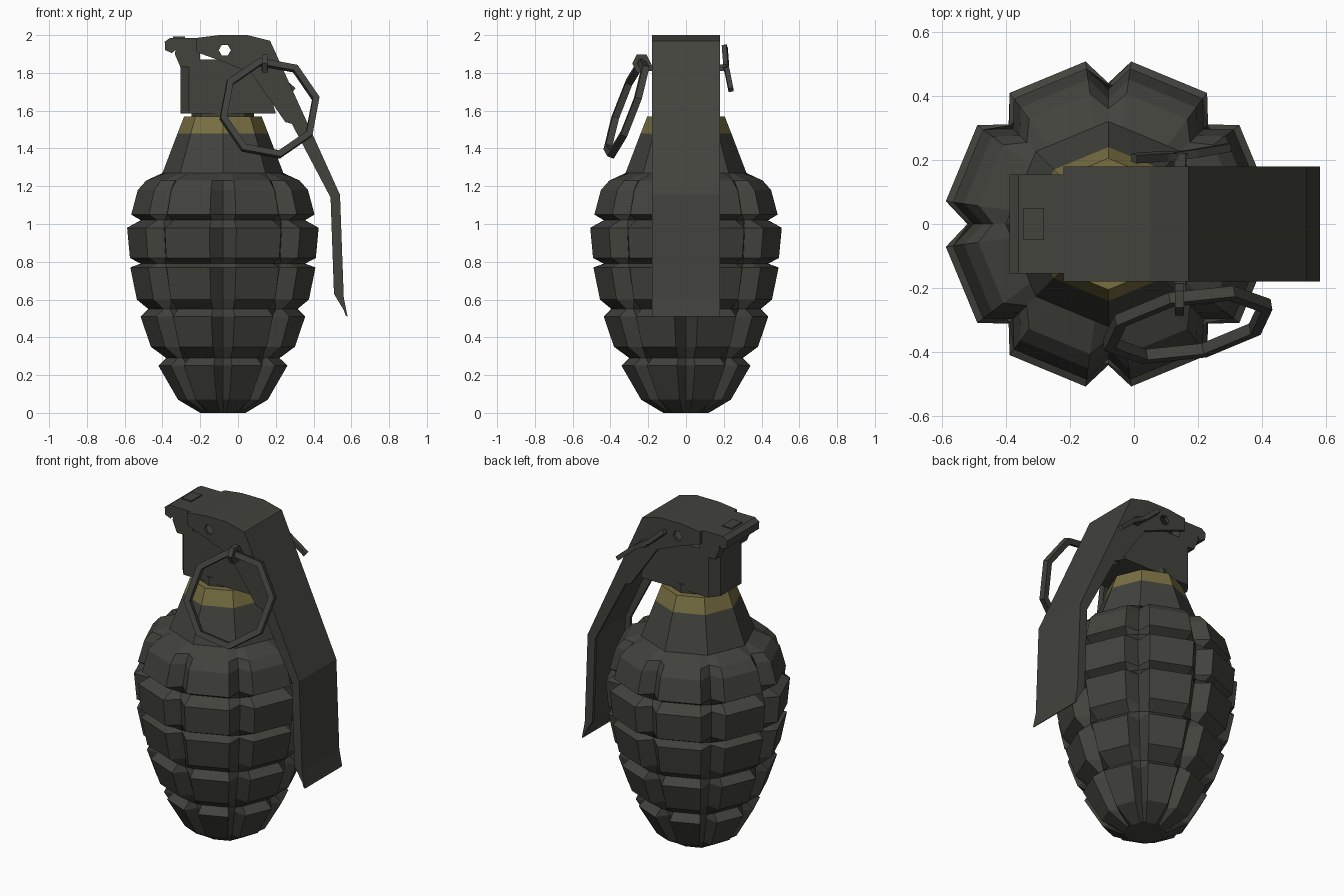
import bpy, bmesh, math
from mathutils import Vector

if "Cube" in bpy.data.objects:
    bpy.data.objects.remove(bpy.data.objects["Cube"])

def material(name, rgb):
    m = bpy.data.materials.new(name)
    m.diffuse_color = (*rgb, 1)
    m.use_nodes = True
    m.node_tree.nodes["Principled BSDF"].inputs["Base Color"].default_value = m.diffuse_color
    return m

GREY = material("dark olive grey", (0.054, 0.056, 0.046))
YELLOW = material("dull yellow", (0.19, 0.16, 0.055))
CX = -0.08  # body axis

def finish(name, bm, mats=(GREY,)):
    bmesh.ops.recalc_face_normals(bm, faces=bm.faces)
    me = bpy.data.meshes.new(name)
    bm.to_mesh(me)
    bm.free()
    for m in mats:
        me.materials.append(m)
    ob = bpy.data.objects.new(name, me)
    bpy.context.collection.objects.link(ob)
    return ob

def prism(name, pts, y0, y1):
    """Side outline (x, z) extruded from y0 to y1."""
    bm = bmesh.new()
    f = bm.faces.new([bm.verts.new((x, y0, z)) for x, z in pts])
    r = bmesh.ops.extrude_face_region(bm, geom=[f])
    for v in r["geom"]:
        if isinstance(v, bmesh.types.BMVert):
            v.co.y = y1
    return finish(name, bm)

def tube(name, pts, radius, closed=False):
    """Four-sided wire through the points."""
    bm = bmesh.new()
    pts = [Vector(p) for p in pts]
    n = len(pts)
    normal = (pts[1] - pts[0]).cross(pts[2] - pts[1]).normalized() if n > 2 else Vector((0, 1, 0))
    rings = []
    for i, p in enumerate(pts):
        a = pts[i - 1] if closed or i > 0 else p
        b = pts[(i + 1) % n] if closed or i < n - 1 else p
        side = (b - a).cross(normal).normalized()
        rings.append([bm.verts.new(p + radius * (s * side + t * normal))
                      for s, t in ((1, 1), (-1, 1), (-1, -1), (1, -1))])
    for i in range(n if closed else n - 1):
        a, b = rings[i], rings[(i + 1) % n]
        for k in range(4):
            bm.faces.new((a[k], a[(k + 1) % 4], b[(k + 1) % 4], b[k]))
    if not closed:
        bm.faces.new(rings[0])
        bm.faces.new(rings[-1])
    return finish(name, bm)

# Segmented body: eight lobes, each level is (z, outer radius, groove radius)
OCT = math.cos(math.radians(22.5)) / math.cos(math.radians(14.5))
levels = [(0, .12 * OCT, .12), (.07, .24, .19), (.25, .345, .27), (.29, .30, .30),
          (.35, .385, .315), (.51, .44, .37), (.55, .395, .395),
          (.60, .46, .39), (.77, .495, .425), (.79, .435, .435),
          (.82, .497, .43), (.98, .512, .44), (1.02, .435, .435),
          (1.05, .49, .42), (1.18, .455, .39), (1.23, .41, .36),
          (1.27, .32 * OCT, .32), (1.48, .24 * OCT, .24), (1.57, .205 * OCT, .205)]
bm = bmesh.new()
rings = []
for z, ro, ri in levels:
    ring = []
    for k in range(8):
        for d, r in ((-8, ro), (0, ri), (8, ro)):
            a = math.radians(45 * k + d)
            ring.append(bm.verts.new((CX + r * math.cos(a), r * math.sin(a), z)))
    rings.append(ring)
for a, b in zip(rings, rings[1:]):
    for k in range(24):
        j = (k + 1) % 24
        bm.faces.new((a[k], a[j], b[j], b[k]))
bm.faces.new(rings[0])
bm.faces.new(rings[-1])
for f in bm.faces:  # painted band round the neck
    f.material_index = int(f.calc_center_median().z > 1.48)
finish("body", bm, (GREY, YELLOW))

# Sleeve between the neck and the fuze head
bm = bmesh.new()
bmesh.ops.create_cone(bm, cap_ends=True, segments=8, radius1=.165, radius2=.165, depth=.1)
bmesh.ops.translate(bm, verts=bm.verts, vec=(CX, 0, 1.57))
finish("neck_sleeve", bm)

# Fuze head with chamfered rear corners
bm = bmesh.new()
plan = [(-.305, -.10), (-.26, -.155), (.2, -.155), (.2, .155), (-.26, .155), (-.305, .10)]
lo = [bm.verts.new((x, y, 1.585)) for x, y in plan]
hi = [bm.verts.new((x if x < 0 else .12, y, 1.87)) for x, y in plan]
for k in range(6):
    j = (k + 1) % 6
    bm.faces.new((lo[k], lo[j], hi[j], hi[k]))
bm.faces.new(lo)
bm.faces.new(hi)
finish("fuze_head", bm)

# Safety lever: top plate and two side flanges
outer = [(-.22, 1.985), (-.1, 2.0), (.05, 2.0), (.17, 1.97), (.54, 1.155), (.56, .61), (.58, .51)]
inner = [(x - (.018 if z < 1.98 else 0), z - .012) for x, z in outer[:-1]] + [(.57, .515)]
prism("lever_plate", outer + inner[::-1], -.18, .18)
flange = outer + [(.508, .63), (.49, 1.14), (.285, 1.53), (.25, 1.54),
                  (.07, 1.80), (-.08, 1.86), (-.22, 1.91)]
bm = bmesh.new()
bmesh.ops.create_cone(bm, cap_ends=True, segments=6, radius1=.032, radius2=.032, depth=1)
for v in bm.verts:
    v.co = Vector((v.co.y - .07, v.co.z, v.co.x + 1.92))
cutter = finish("hole_cutter", bm)
cutter.hide_render = True
cutter.hide_viewport = True
for name, s in (("lever_flange_front", -1), ("lever_flange_back", 1)):
    ob = prism(name, flange, s * .18, s * .16)
    mod = ob.modifiers.new("hole", "BOOLEAN")
    mod.operation = "DIFFERENCE"
    mod.solver = "EXACT"
    mod.object = cutter

# Hinge at the rear of the lever
prism("hinge_plate", [(-.32, 1.965), (-.2, 1.965), (-.2, 1.985), (-.32, 1.985)], -.155, .155)
prism("hinge_roll", [(-.388, 1.965), (-.36, 1.985), (-.31, 1.985), (-.31, 1.94),
                     (-.35, 1.905), (-.385, 1.92)], -.155, .155)
prism("hinge_tab", [(-.345, 1.98), (-.28, 1.98), (-.28, 1.992), (-.345, 1.992)], -.05, .05)
for name, s in (("hinge_ear_front", -1), ("hinge_ear_back", 1)):
    prism(name, [(-.305, 1.83), (-.2, 1.83), (-.2, 1.97), (-.32, 1.97), (-.335, 1.9)], s * .09, s * .155)

# Safety pin: shaft, eye and two bent legs
prism("pin_shaft", [(.125, 1.81), (.16, 1.81), (.16, 1.845), (.125, 1.845)], -.21, .22)
eye = [(.142, -.235 + .036 * math.cos(k * math.pi / 3), 1.85 + .042 * math.sin(k * math.pi / 3))
       for k in range(6)]
tube("pin_eye", eye, .014, True)
tube("pin_leg_upper", [(.16, .21, 1.82), (.10, .212, 1.85), (0, .205, 1.94)], .013)
tube("pin_leg_lower", [(.12, .21, 1.84), (.19, .22, 1.80), (.295, .238, 1.71)], .013)

# Pull ring, hanging tilted from the pin
ring = []
for k in range(8):
    a = math.radians(12 + 45 * k)
    dx, dz = .25 * math.cos(a), .25 * math.sin(a)
    ring.append((.167 + dx, -.315 + .17 * dx + .36 * dz, 1.613 + dz))
tube("pull_ring", ring, .018, True)
